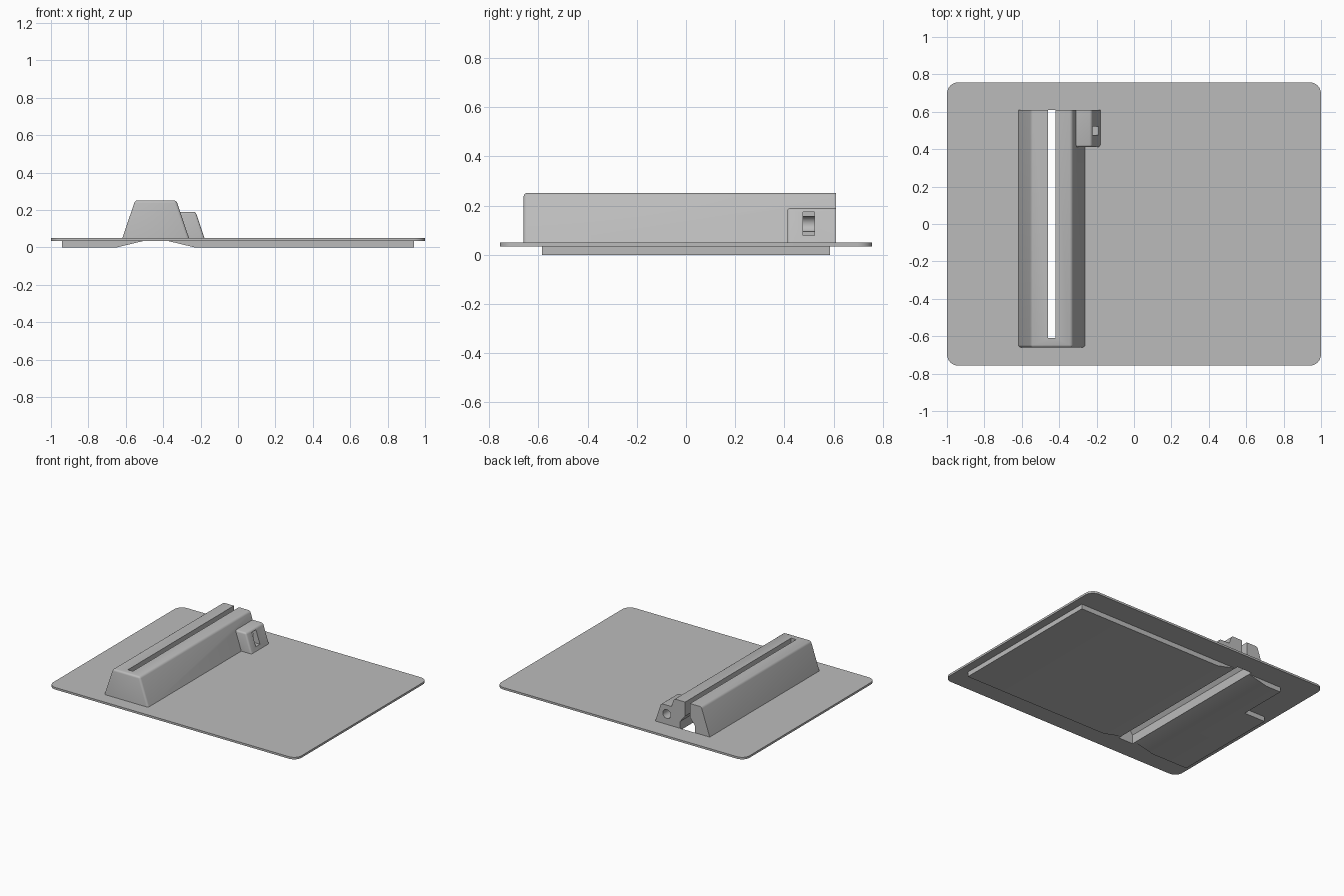
import bpy, bmesh, math
from mathutils import Vector

if "Cube" in bpy.data.objects:
    bpy.data.objects.remove(bpy.data.objects["Cube"])

grey = bpy.data.materials.new("grey_plastic")
grey.use_nodes = True
GREY = (0.5, 0.5, 0.5, 1)
grey.diffuse_color = GREY
grey.node_tree.nodes["Principled BSDF"].inputs["Base Color"].default_value = GREY


def prism(name, points, low, high, axis="y", bevel=0.0, pick=None, segments=3):
    """Extrude a profile along y (points are x, z) or z (points are x, y)."""
    bm = bmesh.new()
    place = (lambda a, b, d: (a, d, b)) if axis == "y" else (lambda a, b, d: (a, b, d))
    face = bm.faces.new([bm.verts.new(place(a, b, low)) for a, b in points])
    grown = bmesh.ops.extrude_face_region(bm, geom=[face])
    shift = Vector(place(0, 0, high - low))
    bmesh.ops.translate(bm, vec=shift, verts=[g for g in grown["geom"] if isinstance(g, bmesh.types.BMVert)])
    bmesh.ops.recalc_face_normals(bm, faces=bm.faces)
    if bevel:
        edges = [e for e in bm.edges if pick(e.verts[0].co, e.verts[1].co)]
        bmesh.ops.bevel(bm, geom=edges, offset=bevel, segments=segments, profile=0.5, affect="EDGES")
    mesh = bpy.data.meshes.new(name)
    bm.to_mesh(mesh)
    bm.free()
    mesh.materials.append(grey)
    obj = bpy.data.objects.new(name, mesh)
    bpy.context.collection.objects.link(obj)
    return obj


def block(name, x0, x1, y0, y1, z0, z1):
    return prism(name, [(x0, z0), (x1, z0), (x1, z1), (x0, z1)], y0, y1)


def combine(target, tool, operation="DIFFERENCE"):
    mod = target.modifiers.new("join_or_cut", "BOOLEAN")
    mod.operation, mod.object, mod.solver = operation, tool, "EXACT"
    bpy.context.view_layer.update()
    bpy.context.view_layer.objects.active = target
    bpy.ops.object.modifier_apply(modifier=mod.name)


def discard(*tools):
    for tool in tools:
        bpy.data.objects.remove(tool)


# Base sheet with rounded corners
W, D = 1.0, 0.757
sheet = prism("base_sheet", [(-W, -D), (W, -D), (W, D), (-W, D)], 0.035, 0.05, "z",
              0.06, lambda a, b: abs(a.z - b.z) > 0.01, 6)

# Underside pads, ramping up to the central channel
PAD = 0.585
pad_right = prism("right_pad", [(-0.38, 0.036), (-0.23, 0), (0.94, 0), (0.94, 0.036)], -PAD, PAD)
pad_left = prism("left_pad", [(-0.94, 0.036), (-0.94, 0), (-0.65, 0), (-0.5, 0.036)], -PAD, PAD)
notch = block("notch_cutter", -1, -0.77, 0.22, 0.7, -0.1, 0.1)
combine(pad_left, notch)

# Tapered housing, rounded everywhere but its foot and rear end
BACK = 0.61
FOOT = 0.045


def soft_edge(a, b):
    at_back = a.y > BACK - 0.001 and b.y > BACK - 0.001
    at_foot = a.z < FOOT + 0.001 and b.z < FOOT + 0.001
    return not (at_back or at_foot)


housing = prism("housing", [(-0.62, FOOT), (-0.26, FOOT), (-0.33, 0.252), (-0.55, 0.252)],
                -0.66, BACK, "y", 0.014, soft_edge)
side_box = prism("side_box", [(-0.34, FOOT), (-0.178, FOOT), (-0.226, 0.19), (-0.34, 0.19)],
                 0.412, BACK, "y", 0.012, soft_edge)
combine(housing, side_box, "UNION")

# Long slot, open at the rear and widening towards the bottom
slot_profile = [(-0.5, 0), (-0.38, 0), (-0.38, 0.1), (-0.42, 0.15),
                (-0.42, 0.3), (-0.46, 0.3), (-0.46, 0.15), (-0.5, 0.1)]
slot = prism("slot_cutter", slot_profile, -0.61, 0.7)
combine(housing, slot)
opening = block("opening_cutter", -0.5, -0.38, -0.61, BACK, -0.1, 0.1)
combine(sheet, opening)

# Round bore and window in the side box
circle = [(-0.272 + 0.032 * math.cos(t * math.tau / 24), 0.125 + 0.032 * math.sin(t * math.tau / 24))
          for t in range(24)]
bore = prism("bore_cutter", circle, 0.45, 0.7)
window = block("window_cutter", -0.262, -0.1, 0.475, 0.522, 0.078, 0.175)
combine(housing, bore)
combine(housing, window)

discard(notch, side_box, slot, opening, bore, window)

# Smooth rounded edges, keep the rest sharp
for obj in (sheet, pad_left, pad_right, housing):
    bpy.ops.object.select_all(action="DESELECT")
    obj.select_set(True)
    bpy.context.view_layer.objects.active = obj
    bpy.ops.object.shade_smooth_by_angle(angle=math.radians(32))
